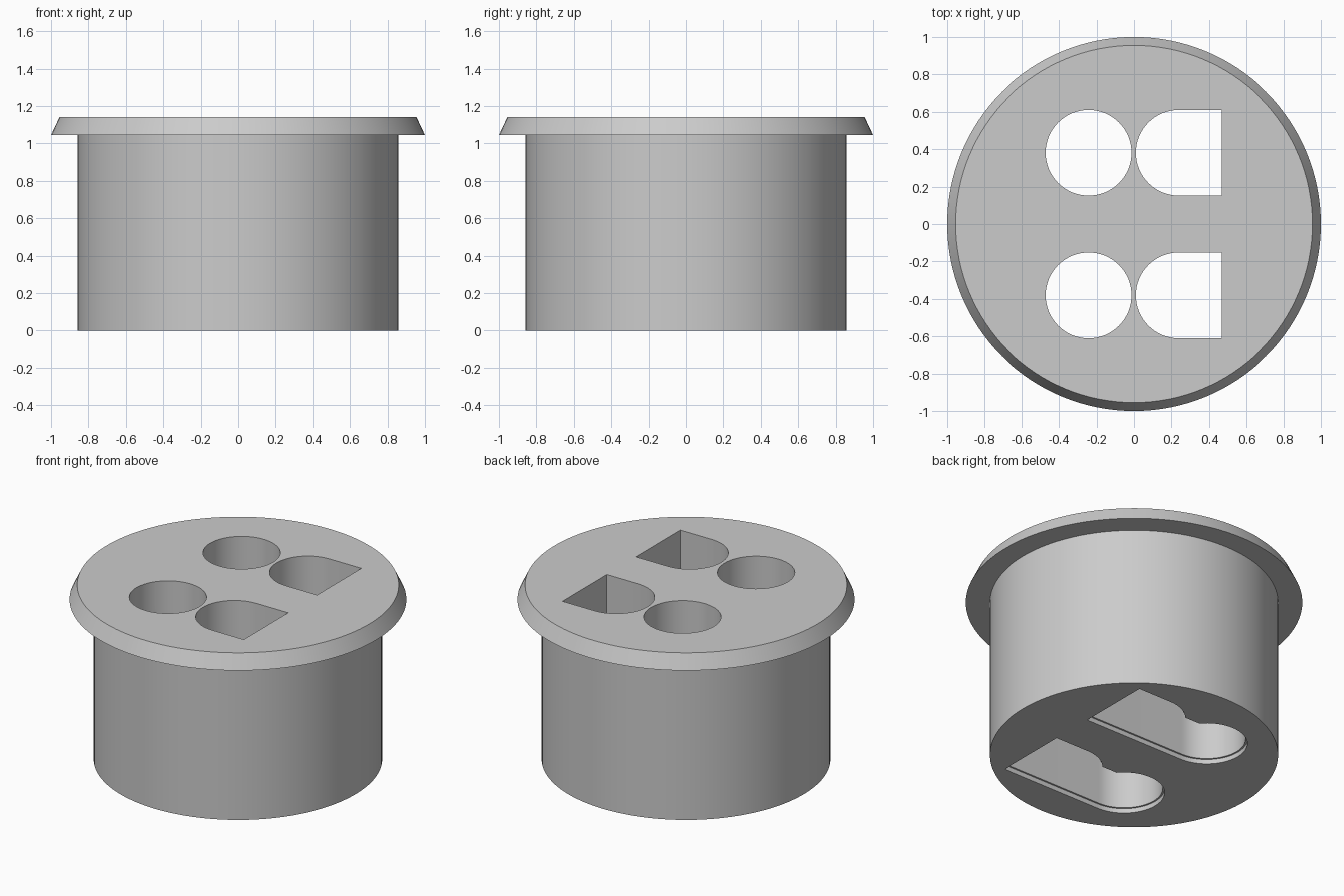
import bpy, bmesh
from math import sin, cos, pi, asin, radians

if "Cube" in bpy.data.objects:
    bpy.data.objects.remove(bpy.data.objects["Cube"], do_unlink=True)

grey = bpy.data.materials.new("plain grey")
grey.use_nodes = True
colour = (0.6, 0.6, 0.6, 1)
grey.diffuse_color = colour
grey.node_tree.nodes["Principled BSDF"].inputs["Base Color"].default_value = colour

R = 0.229                 # hole radius
ROUND_X, D_X = -0.242, 0.239
D_EDGE = 0.468            # flat side of the D-shaped holes
NOTCH_Y = 0.155           # height of the passage joining two holes


def finish(name, bm):
    bmesh.ops.recalc_face_normals(bm, faces=bm.faces)
    mesh = bpy.data.meshes.new(name)
    bm.to_mesh(mesh)
    bm.free()
    mesh.materials.append(grey)
    obj = bpy.data.objects.new(name, mesh)
    bpy.context.collection.objects.link(obj)
    return obj


def arc(cx, r, start, end, steps):
    return [(cx + r * cos(start + (end - start) * i / steps),
             r * sin(start + (end - start) * i / steps)) for i in range(steps + 1)]


def prism(name, outline, y, z0, z1):
    bm = bmesh.new()
    low, high = ([bm.verts.new((px, py + y, z)) for px, py in outline] for z in (z0, z1))
    bm.faces.new(low[::-1])
    bm.faces.new(high)
    for i in range(len(low)):
        j = (i + 1) % len(low)
        bm.faces.new((low[i], low[j], high[j], high[i]))
    return finish(name, bm)


def slot_outline(e):
    # Round end and D end joined, with a notch on the back side
    r = R + e
    a = asin((NOTCH_Y - e) / r)
    return ([(D_EDGE + e, -r), (D_EDGE + e, r)]
            + arc(D_X, r, pi / 2, pi - a, 12)
            + arc(ROUND_X, r, a, 1.5 * pi, 48))


# Round plug with a tapered flange, turned from a profile
profile = [(0.857, 0), (0.857, 1.045), (1.0, 1.045), (0.955, 1.14)]
bm = bmesh.new()
N = 128
rings = [[bm.verts.new((r * cos(2 * pi * i / N), r * sin(2 * pi * i / N), z))
          for i in range(N)] for r, z in profile]
for a, b in zip(rings, rings[1:]):
    for i in range(N):
        j = (i + 1) % N
        bm.faces.new((a[i], a[j], b[j], b[i]))
bm.faces.new(rings[0][::-1])
bm.faces.new(rings[-1])
plug = finish("flanged_plug", bm)

# Two rows of holes; each pair opens into one slot with a stepped lip below
round_hole = arc(ROUND_X, R, 0, 2 * pi, 64)[:-1]
d_hole = [(D_EDGE, -R), (D_EDGE, R)] + arc(D_X, R, pi / 2, 1.5 * pi, 32)
cutters = []
for row, y in (("front", -0.381), ("back", 0.381)):
    cutters += [
        prism(row + "_slot_lip_cutter", slot_outline(0.012), y, -0.1, 0.03),
        prism(row + "_slot_cutter", slot_outline(0.001), y, -0.2, 0.55),
        prism(row + "_round_hole_cutter", round_hole, y, 0.5, 1.3),
        prism(row + "_d_hole_cutter", d_hole, y, 0.5, 1.3),
    ]
for cutter in cutters:
    mod = plug.modifiers.new(cutter.name, "BOOLEAN")
    mod.operation = "DIFFERENCE"
    mod.solver = "EXACT"
    mod.object = cutter

# Apply the cuts, then shade
bpy.context.view_layer.update()
cut_mesh = bpy.data.meshes.new_from_object(
    plug.evaluated_get(bpy.context.evaluated_depsgraph_get()))
plug.modifiers.clear()
plug.data = cut_mesh
for cutter in cutters:
    bpy.data.objects.remove(cutter, do_unlink=True)

bpy.ops.object.select_all(action="DESELECT")
plug.select_set(True)
bpy.context.view_layer.objects.active = plug
bpy.ops.object.shade_smooth_by_angle(angle=radians(20))
